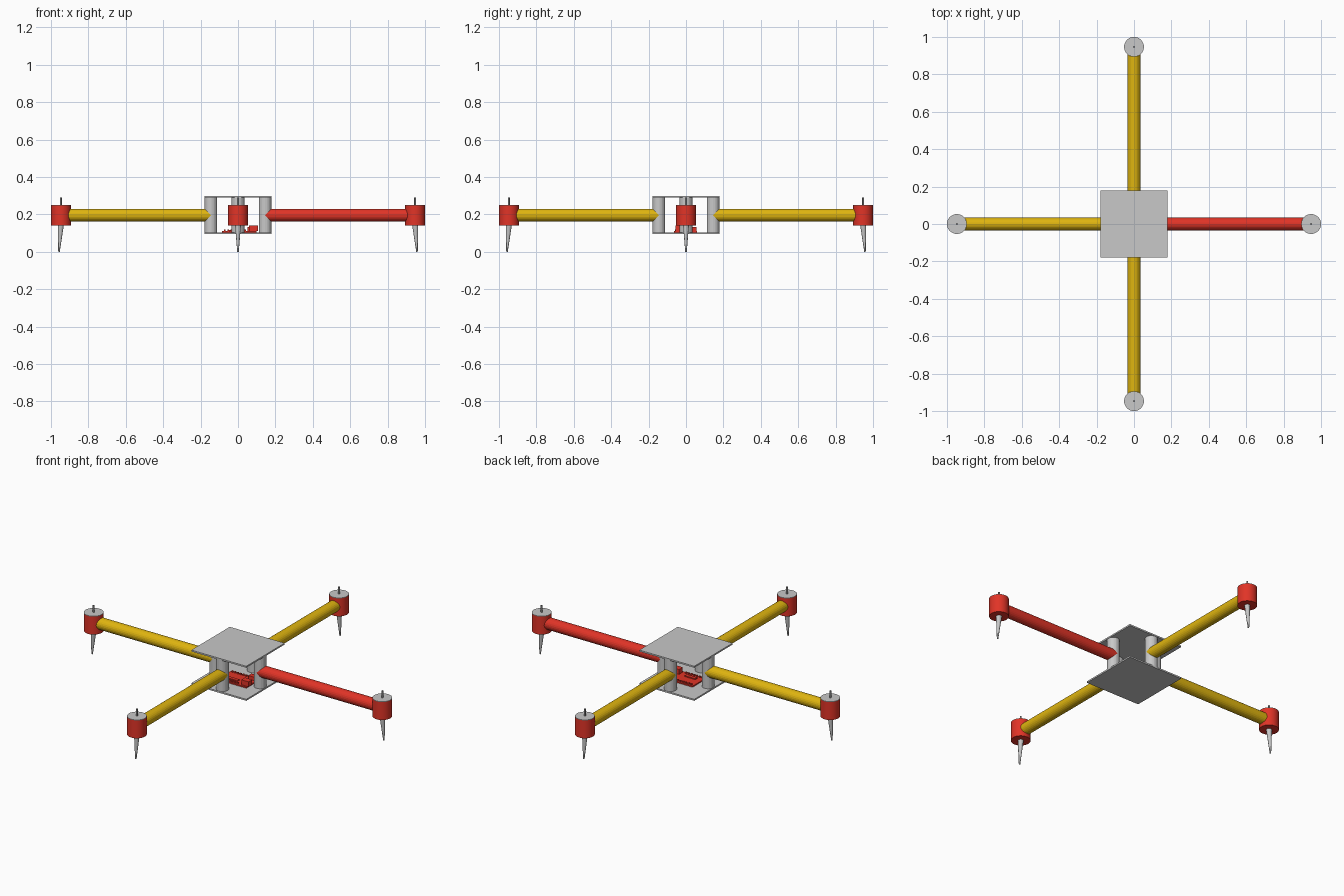
import bpy
import math
from mathutils import Vector

if "Cube" in bpy.data.objects:
    bpy.data.objects.remove(bpy.data.objects["Cube"], do_unlink=True)


def make_material(name, colour):
    mat = bpy.data.materials.new(name)
    mat.use_nodes = True
    mat.diffuse_color = (*colour, 1)
    mat.node_tree.nodes["Principled BSDF"].inputs["Base Color"].default_value = (*colour, 1)
    return mat


GREY = make_material("light grey", (0.58, 0.58, 0.58))
STEEL = make_material("steel grey", (0.28, 0.28, 0.28))
YELLOW = make_material("yellow", (0.74, 0.46, 0.005))
RED = make_material("red", (0.75, 0.034, 0.02))


def finish(name, mat):
    obj = bpy.context.object
    obj.name = name
    obj.data.materials.append(mat)
    return obj


def box(name, low, high, mat):
    low, high = Vector(low), Vector(high)
    bpy.ops.mesh.primitive_cube_add(size=1, location=(low + high) / 2)
    obj = finish(name, mat)
    obj.scale = high - low
    return obj


def rod(name, start, end, r_start, r_end, mat, sides=24):
    start, end = Vector(start), Vector(end)
    axis = end - start
    bpy.ops.mesh.primitive_cone_add(vertices=sides, radius1=r_start, radius2=r_end,
                                    depth=axis.length, location=(start + end) / 2,
                                    rotation=axis.to_track_quat("Z", "Y").to_euler())
    obj = finish(name, mat)
    bpy.ops.object.shade_smooth_by_angle(angle=math.radians(14))
    return obj


HUB, TIP, ARM_Z = 0.145, 0.947, 0.196

# Body plates
box("bottom_plate", (-0.18, -0.18, 0.095), (0.18, 0.18, 0.104), GREY)
box("top_plate", (-0.18, -0.18, 0.291), (0.18, 0.18, 0.3), GREY)

# Four arms, each with a pillar, motor, shaft and landing leg
for side, d in {"left": Vector((1, 0, 0)), "back": Vector((0, 1, 0)),
                "right": Vector((-1, 0, 0)), "front": Vector((0, -1, 0))}.items():
    def at(dist, z):
        return d * dist + Vector((0, 0, z))

    rod(side + "_pillar", at(HUB, 0.1), at(HUB, 0.295), 0.034, 0.034, GREY)
    rod(side + "_arm", at(HUB, ARM_Z), at(TIP, ARM_Z), 0.034, 0.034,
        RED if side == "left" else YELLOW)
    rod(side + "_motor", at(TIP, 0.142), at(TIP, 0.248), 0.053, 0.053, RED, 32)
    rod(side + "_motor_cap", at(TIP, 0.248), at(TIP, 0.251), 0.053, 0.053, GREY, 32)
    rod(side + "_shaft", at(TIP, 0.25), at(TIP, 0.292), 0.005, 0.005, STEEL, 12)
    rod(side + "_leg", at(TIP, 0.145), at(TIP + 0.01, 0), 0.016, 0.004, GREY, 16)

# Circuit board with its connectors, chip and pins
box("circuit_board", (-0.085, -0.065, 0.104), (0.1, 0.06, 0.111), RED)
box("data_socket", (0.06, -0.055, 0.111), (0.107, -0.02, 0.14), RED)
box("power_socket", (0.05, 0.025, 0.111), (0.105, 0.055, 0.132), RED)
box("chip", (-0.05, -0.035, 0.111), (0.02, -0.015, 0.117), RED)
for y in (-0.055, 0.05):
    for i in range(7):
        x = -0.075 + i * 0.018
        box("pin", (x, y - 0.004, 0.111), (x + 0.009, y + 0.004, 0.119), RED)
